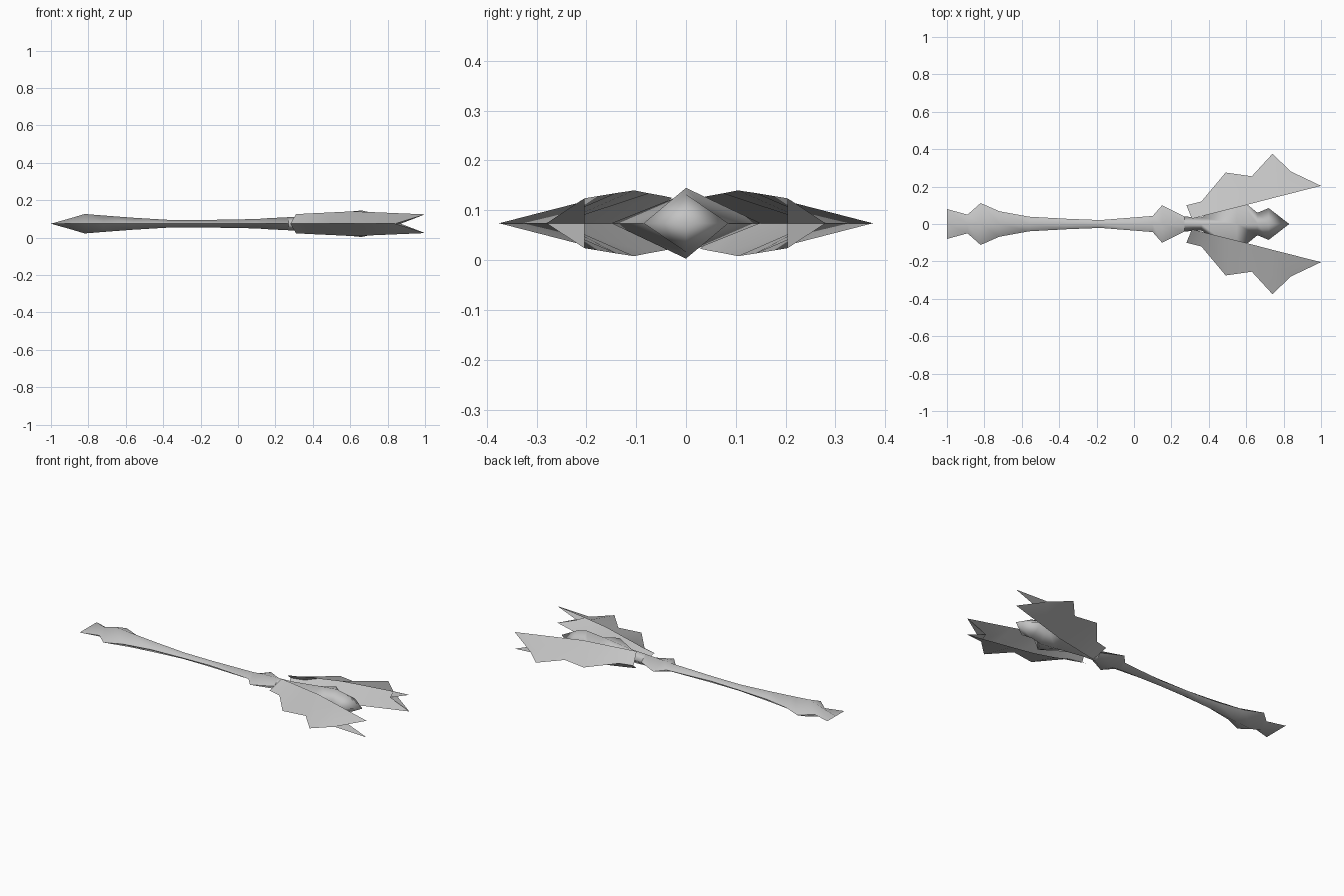
import bpy
import bmesh
import math

if "Cube" in bpy.data.objects:
    bpy.data.objects.remove(bpy.data.objects["Cube"])

MID = 0.074  # height of the long axis

grey = bpy.data.materials.new("plain_grey")
grey.diffuse_color = (0.55, 0.55, 0.55, 1)
grey.use_nodes = True
grey.node_tree.nodes["Principled BSDF"].inputs["Base Color"].default_value = grey.diffuse_color


def finish(name, bm, angle):
    mesh = bpy.data.meshes.new(name)
    bm.to_mesh(mesh)
    bm.free()
    mesh.materials.append(grey)
    obj = bpy.data.objects.new(name, mesh)
    bpy.context.collection.objects.link(obj)
    bpy.ops.object.select_all(action='DESELECT')
    bpy.context.view_layer.objects.active = obj
    obj.select_set(True)
    bpy.ops.object.shade_smooth_by_angle(angle=math.radians(angle))
    return obj


def strip(bm, rings, closed):
    """Join successive rows of points with quads."""
    rows = [[bm.verts.new(p) for p in ring] for ring in rings]
    n = len(rows[0])
    for a, b in zip(rows, rows[1:]):
        for i in range(n if closed else n - 1):
            j = (i + 1) % n
            bm.faces.new((a[i], a[j], b[j], b[i]))
    bmesh.ops.remove_doubles(bm, verts=bm.verts, dist=0.0005)
    bmesh.ops.recalc_face_normals(bm, faces=bm.faces)


def diamond_loft(name, stations):
    """Diamond sections given as (x, half width, half height)."""
    bm = bmesh.new()
    rings = [[(x, w, MID), (x, 0, MID + h), (x, -w, MID), (x, 0, MID - h)]
             for x, w, h in stations]
    strip(bm, rings, True)
    return finish(name, bm, 100)


# Handle with a wedge-shaped pommel and a small collar
diamond_loft("handle", [
    (-1.0, 0.08, 0.0), (-0.89, 0.05, 0.031), (-0.82, 0.112, 0.052),
    (-0.72, 0.068, 0.044), (-0.56, 0.039, 0.032), (-0.36, 0.028, 0.02),
    (-0.18, 0.021, 0.02), (0.10, 0.043, 0.025), (0.15, 0.10, 0.029),
    (0.27, 0.04, 0.035)])

# Pointed core between the blades
diamond_loft("core", [
    (0.27, 0.04, 0.035), (0.36, 0.035, 0.038), (0.55, 0.15, 0.06),
    (0.66, 0.06, 0.071), (0.72, 0.085, 0.058), (0.83, 0.0, 0.0)])

# Open V-shaped blades: jagged outer ridge, straight inner rims
ridge = [(0.28, 0.10), (0.36, 0.12), (0.49, 0.275), (0.63, 0.255),
         (0.74, 0.375), (0.84, 0.28), (0.87, 0.204)]
rim = [(0.31, 0.028, 0.051), (0.38, 0.046, 0.055), (0.49, 0.074, 0.060),
       (0.61, 0.104, 0.066), (0.74, 0.138, 0.061), (1.0, 0.204, 0.050),
       (1.0, 0.204, 0.050)]
for side, name in ((1, "blade_back"), (-1, "blade_front")):
    bm = bmesh.new()
    rows = [[(ex, side * ey, MID + h), (rx, side * ry, MID),
             (ex, side * ey, MID - h)]
            for (rx, ry), (ex, ey, h) in zip(ridge, rim)]
    strip(bm, rows, False)
    # Face the shell outwards
    if sum(f.normal.y * f.calc_area() for f in bm.faces) * side < 0:
        bmesh.ops.reverse_faces(bm, faces=bm.faces)
    finish(name, bm, 65)
